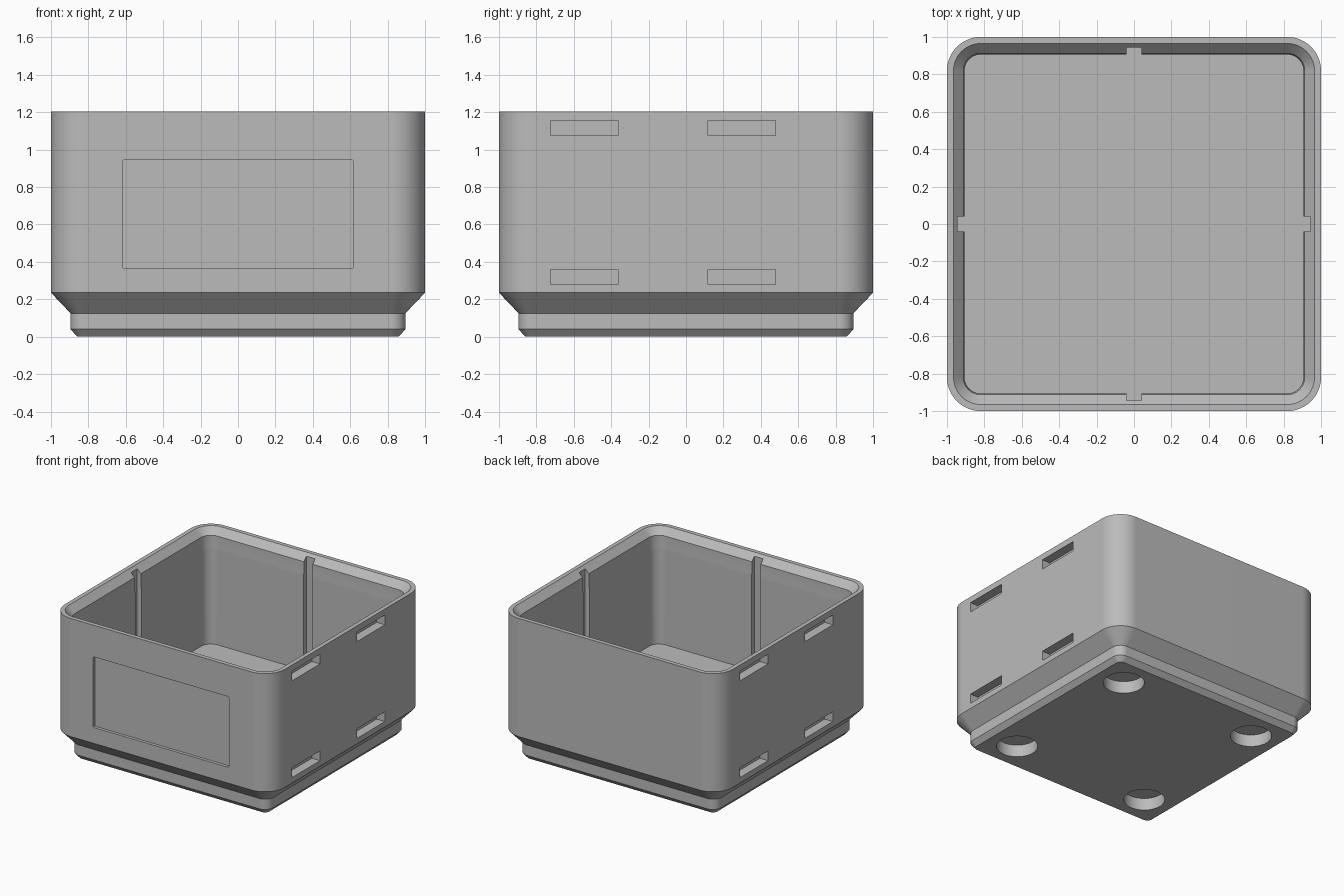
import bpy, bmesh, math
from mathutils import Matrix, Vector

cube = bpy.data.objects.get("Cube")
if cube:
    bpy.data.objects.remove(cube, do_unlink=True)

# Single grey plastic
grey = bpy.data.materials.new("grey plastic")
grey.use_nodes = True
colour = (0.5, 0.5, 0.5, 1)
grey.diffuse_color = colour
grey.node_tree.nodes["Principled BSDF"].inputs["Base Color"].default_value = colour

FLOOR = 0.26
CORNER = 0.82      # centre of the corner arcs, shared by all rings
STEPS = 12


def ring(bm, half, z):
    """Rounded square loop of vertices; radius shrinks with the offset."""
    radius = half - CORNER
    verts = []
    for quarter in range(4):
        mid = math.radians(45 + 90 * quarter)
        cx = math.copysign(CORNER, math.cos(mid))
        cy = math.copysign(CORNER, math.sin(mid))
        for i in range(STEPS + 1):
            a = math.radians(90 * quarter + 90 * i / STEPS)
            verts.append(bm.verts.new((cx + radius * math.cos(a),
                                       cy + radius * math.sin(a), z)))
    return verts


def to_object(name, bm):
    bmesh.ops.recalc_face_normals(bm, faces=bm.faces)
    mesh = bpy.data.meshes.new(name)
    bm.to_mesh(mesh)
    bm.free()
    mesh.materials.append(grey)
    obj = bpy.data.objects.new(name, mesh)
    bpy.context.collection.objects.link(obj)
    return obj


def add_box(bm, low, high):
    low, high = Vector(low), Vector(high)
    size = Matrix.Diagonal((*(high - low), 1))
    bmesh.ops.create_cube(bm, size=1, matrix=Matrix.Translation((low + high) / 2) @ size)


def rotated_boxes(bm, low, high, turns):
    """Copies of a box turned about z by quarter turns."""
    for turn in turns:
        before = set(bm.verts)
        add_box(bm, low, high)
        new = [v for v in bm.verts if v not in before]
        bmesh.ops.rotate(bm, verts=new, cent=(0, 0, 0),
                         matrix=Matrix.Rotation(turn * math.pi / 2, 3, 'Z'))


# Bin shell: stepped foot, outer wall, rim, lip and inner wall
profile = [(0.86, 0), (0.895, 0.04), (0.895, 0.125), (1, 0.235), (1, 1.205),
           (0.965, 1.205), (0.912, 1.15), (0.912, 1.06), (0.906, 1.03),
           (0.906, FLOOR)]
bm = bmesh.new()
rings = [ring(bm, half, z) for half, z in profile]
for a, b in zip(rings, rings[1:]):
    for i in range(len(a)):
        j = (i + 1) % len(a)
        bm.faces.new((a[i], a[j], b[j], b[i]))
bm.faces.new(rings[0])
bm.faces.new(rings[-1])
storage_bin = to_object("storage_bin", bm)

cutters = []

# Side slots, the same on both sides by a half turn
bm = bmesh.new()
for y in (-0.725, 0.117):
    for z in (0.28, 1.075):
        rotated_boxes(bm, (0.925, y, z), (1.1, y + 0.362, z + 0.08), (0, 2))
cutters.append(to_object("slot_cutter", bm))

# Vertical guide grooves in the middle of each inner wall
bm = bmesh.new()
rotated_boxes(bm, (0.8, -0.04, FLOOR + 0.001), (0.944, 0.04, 1.4), range(4))
cutters.append(to_object("groove_cutter", bm))

# Recessed label panel on the front
bm = bmesh.new()
add_box(bm, (-0.617, -1.1, 0.365), (0.617, -0.975, 0.945))
upright = [e for e in bm.edges
           if abs(e.verts[0].co.y - e.verts[1].co.y) > 0.1]
bmesh.ops.bevel(bm, geom=upright, offset=0.01, segments=3, affect='EDGES', profile=0.5)
cutters.append(to_object("panel_cutter", bm))

# Round magnet holes under the foot
bm = bmesh.new()
for x in (-0.625, 0.625):
    for y in (-0.625, 0.625):
        bmesh.ops.create_cone(bm, cap_ends=True, segments=48, radius1=0.155,
                              radius2=0.155, depth=0.2,
                              matrix=Matrix.Translation((x, y, 0)))
cutters.append(to_object("hole_cutter", bm))

# Cut everything out of the shell
bpy.ops.object.select_all(action='DESELECT')
bpy.context.view_layer.objects.active = storage_bin
storage_bin.select_set(True)
for cutter in cutters:
    cutter.hide_render = True
    cut = storage_bin.modifiers.new("cut", 'BOOLEAN')
    cut.operation = 'DIFFERENCE'
    cut.solver = 'EXACT'
    cut.object = cutter
    bpy.ops.object.modifier_apply(modifier=cut.name)
    bpy.data.objects.remove(cutter, do_unlink=True)

# Smooth corners and holes, crisp edges elsewhere
bpy.ops.object.shade_smooth_by_angle(angle=math.radians(25))
weighted = storage_bin.modifiers.new("weighted normals", 'WEIGHTED_NORMAL')
weighted.keep_sharp = True
